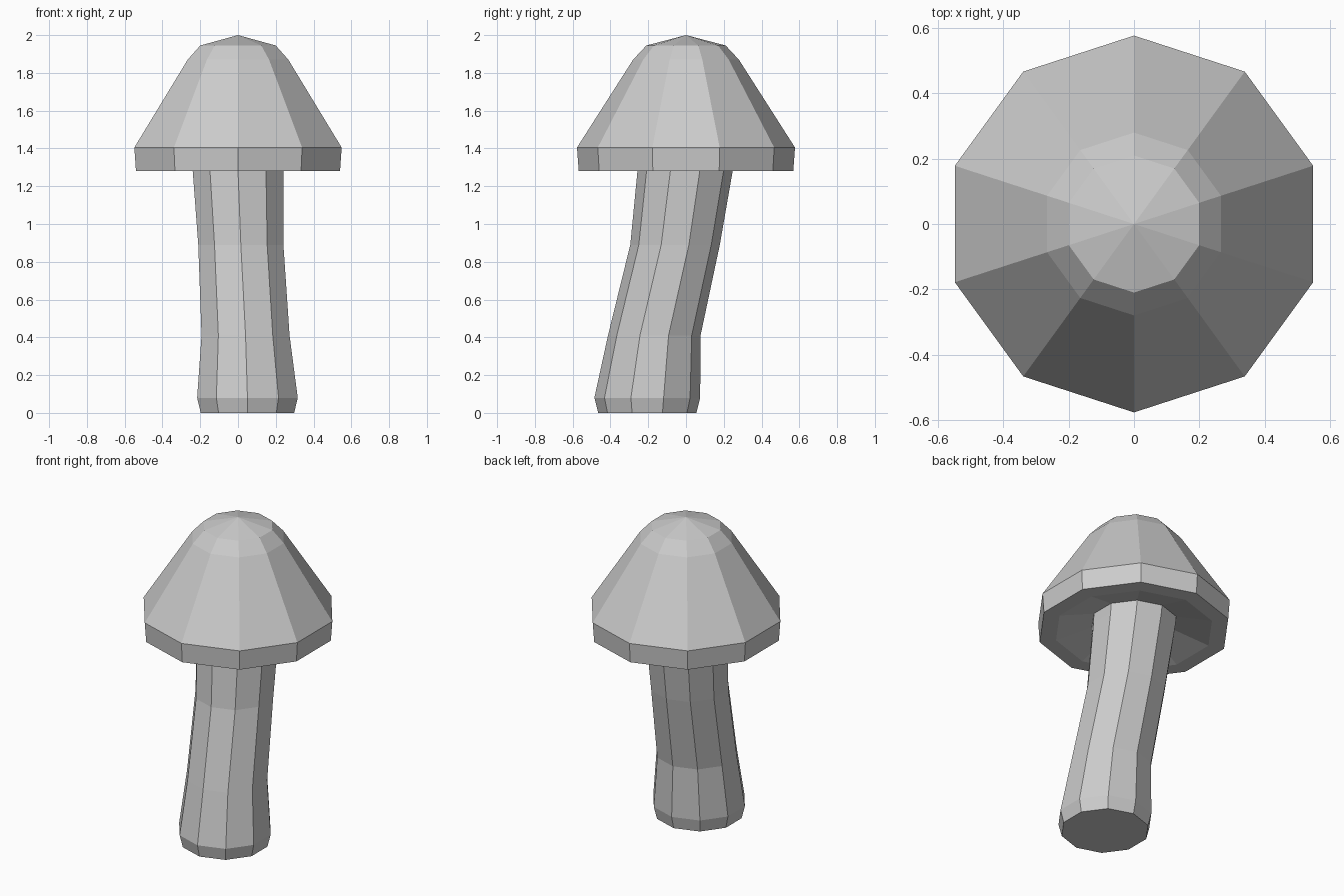
import bpy, bmesh
from math import sin, cos, pi

SIDES = 10

cube = bpy.data.objects.get("Cube")
if cube:
    bpy.data.objects.remove(cube, do_unlink=True)

grey = bpy.data.materials.new("plain grey")
grey.use_nodes = True
colour = (0.6, 0.6, 0.6, 1)
grey.diffuse_color = colour
grey.node_tree.nodes["Principled BSDF"].inputs["Base Color"].default_value = colour


def loft(name, rings, tip=None):
    """Skin ten-sided rings (x, y, z, radius), closing the ends with caps or a tip."""
    bm = bmesh.new()
    loops = []
    for x, y, z, r in rings:
        angles = [2 * pi * i / SIDES - pi / 2 for i in range(SIDES)]
        loops.append([bm.verts.new((x + r * cos(a), y + r * sin(a), z)) for a in angles])
    for low, high in zip(loops, loops[1:]):
        for i in range(SIDES):
            j = (i + 1) % SIDES
            bm.faces.new((low[i], low[j], high[j], high[i]))
    bm.faces.new(loops[0][::-1])
    if tip:
        top = bm.verts.new(tip)
        for i in range(SIDES):
            bm.faces.new((loops[-1][i], loops[-1][(i + 1) % SIDES], top))
    else:
        bm.faces.new(loops[-1])
    bmesh.ops.recalc_face_normals(bm, faces=bm.faces)
    mesh = bpy.data.meshes.new(name)
    bm.to_mesh(mesh)
    bm.free()
    mesh.materials.append(grey)
    obj = bpy.data.objects.new(name, mesh)
    bpy.context.collection.objects.link(obj)
    return obj


# Curved stem, leaning forward at the foot
loft("stem", [
    (0.05, -0.205, 0, 0.26),
    (0.05, -0.205, 0.08, 0.28),
    (0.04, -0.168, 0.41, 0.245),
    (0.015, -0.058, 0.89, 0.237),
    (0, -0.005, 1.28, 0.252),
    (0, 0.005, 1.37, 0.255),
])

# Cap: hollow underside, rim, sloping sides and shallow point
cap_profile = [(1.34, 0.25), (1.28, 0.47), (1.28, 0.568), (1.405, 0.577),
               (1.87, 0.28), (1.945, 0.21)]
loft("cap", [(0, 0, z, r) for z, r in cap_profile], tip=(0, 0, 2))
